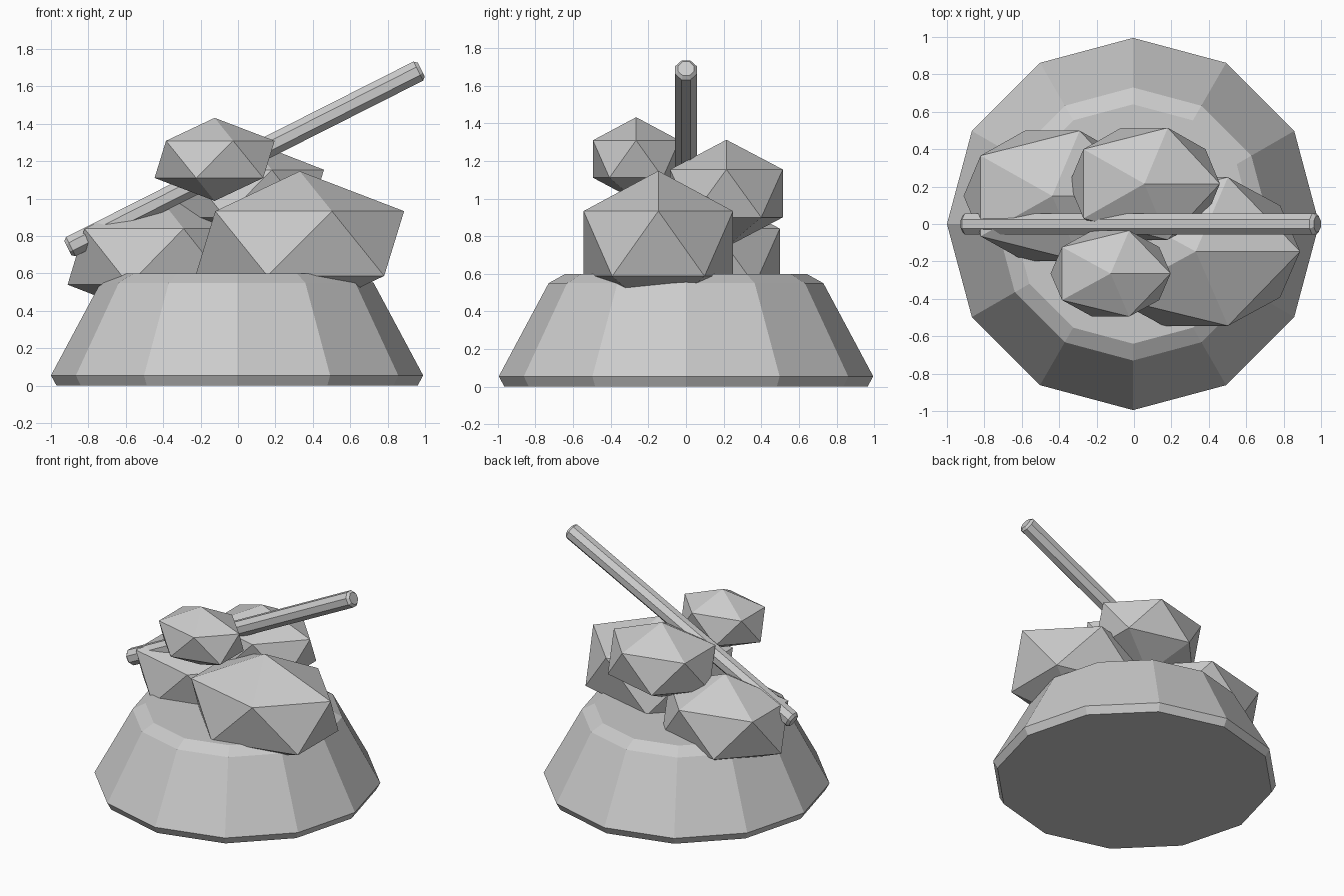
import bpy, bmesh
from math import pi, sin, cos
from mathutils import Vector

cube = bpy.data.objects.get("Cube")
if cube:
    bpy.data.objects.remove(cube, do_unlink=True)

# Single stone grey material
grey = bpy.data.materials.new("stone_grey")
grey.use_nodes = True
COLOUR = (0.6, 0.6, 0.6, 1)
grey.diffuse_color = COLOUR
bsdf = grey.node_tree.nodes["Principled BSDF"]
bsdf.inputs["Base Color"].default_value = COLOUR
bsdf.inputs["Roughness"].default_value = 0.8


def add_object(name, bm):
    bmesh.ops.recalc_face_normals(bm, faces=bm.faces)
    mesh = bpy.data.meshes.new(name)
    bm.to_mesh(mesh)
    bm.free()
    mesh.materials.append(grey)
    obj = bpy.data.objects.new(name, mesh)
    bpy.context.collection.objects.link(obj)
    return obj


def turned(name, profile, sides, phase=0.0):
    """Flat-sided solid turned around z from (radius, height) pairs."""
    bm = bmesh.new()
    rings = [[bm.verts.new((r * cos(phase + 2 * pi * i / sides),
                            r * sin(phase + 2 * pi * i / sides), z))
              for i in range(sides)] for r, z in profile]
    for low, high in zip(rings, rings[1:]):
        for i in range(sides):
            j = (i + 1) % sides
            bm.faces.new((low[i], low[j], high[j], high[i]))
    bm.faces.new(rings[0][::-1])
    bm.faces.new(rings[-1])
    return add_object(name, bm)


def rock(name, centre, radii):
    """Boulder: a stretched icosahedron."""
    bm = bmesh.new()
    bmesh.ops.create_icosphere(bm, subdivisions=1, radius=1)
    bmesh.ops.scale(bm, vec=radii, verts=bm.verts)
    add_object(name, bm).location = centre


# Twelve-sided tapered mound with chamfered rims
mound = turned("mound", [(0.965, 0), (0.995, 0.055), (0.73, 0.55), (0.64, 0.6)], 12)
mound.location.x = -0.005

# Boulders piled on the mound
rock("large_front_rock", (0.33, -0.147, 0.76), (0.624, 0.467, 0.387))
rock("side_rock", (-0.437, 0.15, 0.69), (0.53, 0.41, 0.335))
rock("back_rock", (0.056, 0.215, 1.027), (0.451, 0.352, 0.285))
rock("top_rock", (-0.125, -0.265, 1.21), (0.359, 0.27, 0.222))

# Slanted pole with bevelled ends
start, end = Vector((-0.91, 0, 0.735)), Vector((0.98, 0, 1.69))
length = (end - start).length
pole = turned("pole", [(0.045, 0), (0.062, 0.018),
                       (0.062, length - 0.018), (0.045, length)], 8, pi / 8)
pole.location = start
pole.rotation_euler = (end - start).to_track_quat("Z", "Y").to_euler()
